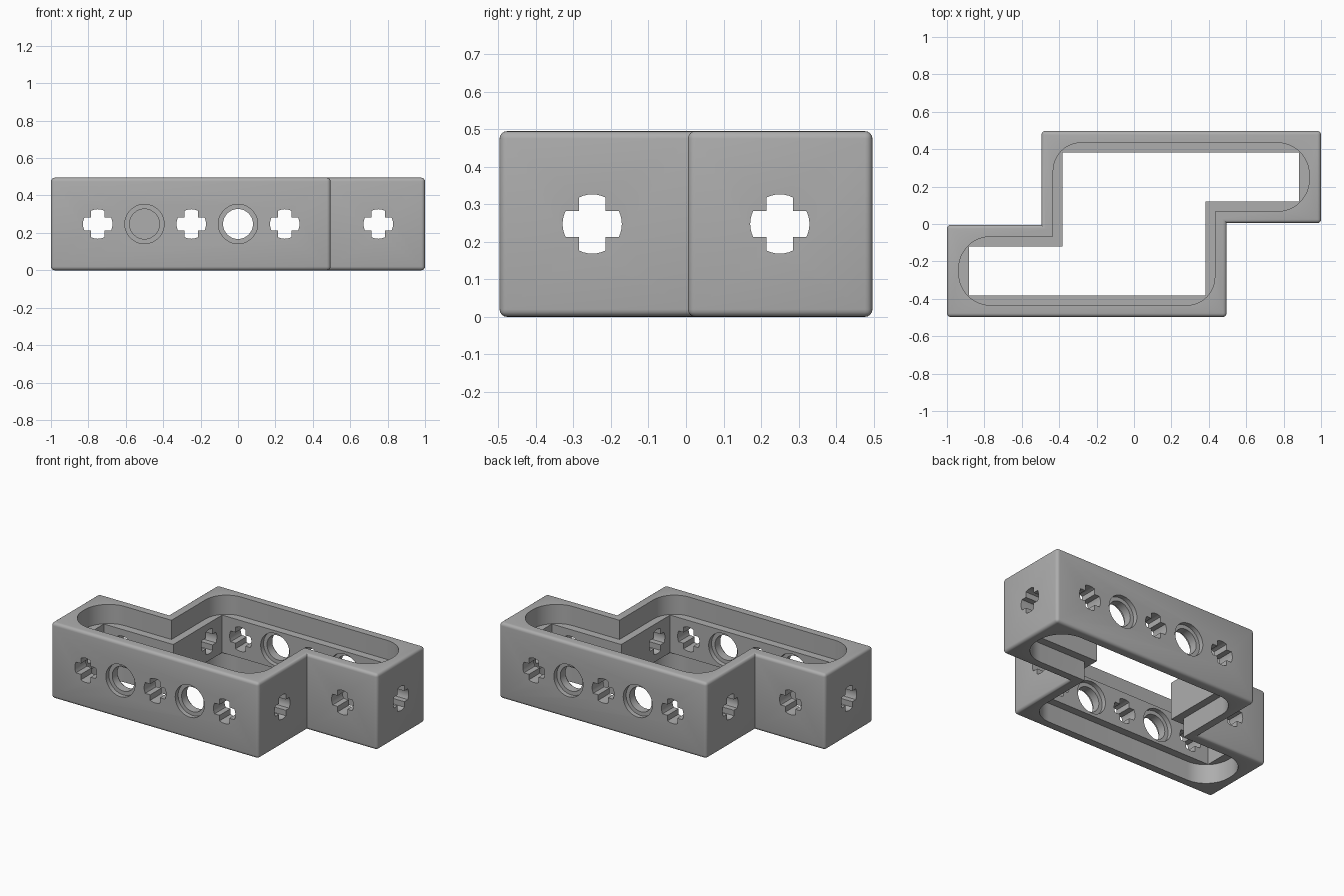
import bpy, bmesh, math
from mathutils import Vector

if "Cube" in bpy.data.objects:
    bpy.data.objects.remove(bpy.data.objects["Cube"], do_unlink=True)

HEIGHT = 0.495
MID = HEIGHT / 2
LEDGE = 0.125          # depth of the top and bottom recesses
HALF_Y = 0.497
INNER_Y = 0.383

grey = bpy.data.materials.new("mid grey plastic")
grey.use_nodes = True
colour = (0.42, 0.42, 0.42, 1)
grey.diffuse_color = colour
grey.node_tree.nodes["Principled BSDF"].inputs["Base Color"].default_value = colour


def prism(name, profile, axis, low, high, round_edges=0):
    """Extrude a closed 2D profile along one axis."""
    place = {"X": lambda a, b, t: (t, a, b),
             "Y": lambda a, b, t: (a, t, b),
             "Z": lambda a, b, t: (a, b, t)}[axis]
    bm = bmesh.new()
    rings = [[bm.verts.new(place(a, b, t)) for a, b in profile] for t in (low, high)]
    n = len(profile)
    for ring in rings:
        bm.faces.new(ring)
    for i in range(n):
        j = (i + 1) % n
        bm.faces.new((rings[0][i], rings[0][j], rings[1][j], rings[1][i]))
    bmesh.ops.recalc_face_normals(bm, faces=bm.faces)
    if round_edges:
        outer = [e for e in bm.edges if e.is_convex]
        bmesh.ops.bevel(bm, geom=outer, offset=round_edges, segments=4,
                        profile=0.5, affect='EDGES')
    mesh = bpy.data.meshes.new(name)
    bm.to_mesh(mesh)
    bm.free()
    mesh.materials.append(grey)
    obj = bpy.data.objects.new(name, mesh)
    bpy.context.collection.objects.link(obj)
    return obj


def z_shape(half):
    """Complete a stepped outline by half-turn symmetry; r rounds a corner."""
    corners = [(Vector((x, y)), r) for x, y, r in half]
    corners += [(-p, r) for p, r in corners]
    points = []
    for i, (p, r) in enumerate(corners):
        if not r:
            points.append(tuple(p))
            continue
        to_prev = (corners[i - 1][0] - p).normalized()
        to_next = (corners[(i + 1) % len(corners)][0] - p).normalized()
        centre = p + r * (to_prev + to_next)
        for k in range(13):
            a = math.pi / 2 * k / 12
            points.append(tuple(centre - r * (to_next * math.cos(a) + to_prev * math.sin(a))))
    return points


def circle(u, radius):
    return [(u + radius * math.cos(math.tau * k / 40),
             MID + radius * math.sin(math.tau * k / 40)) for k in range(40)]


def cross(u, radius=0.079, arm=0.035):
    """Plus sign with arc-shaped arm ends."""
    spread = math.asin(arm / radius)
    points = []
    for quarter in range(4):
        turn = quarter * math.pi / 2
        for k in range(-3, 4):
            a = turn + spread * k / 3
            points.append((u + radius * math.cos(a), MID + radius * math.sin(a)))
        notch = turn + math.pi / 4
        d = arm * math.sqrt(2)
        points.append((u + d * math.cos(notch), MID + d * math.sin(notch)))
    return points


# Stepped outer block with softened edges
frame = prism("stepped_frame",
              z_shape([(-1, -0.005, 0), (-1, -HALF_Y, 0),
                       (0.495, -HALF_Y, 0), (0.495, 0.005, 0)]),
              "Z", 0, HEIGHT, round_edges=0.02)

# Central opening, and wider rounded recesses above and below the ledge
cutters = [prism("opening_cutter",
                 z_shape([(-0.883, -0.12, 0), (-0.883, -INNER_Y, 0),
                          (0.383, -INNER_Y, 0), (0.383, 0.12, 0)]),
                 "Z", -0.2, HEIGHT + 0.2)]
recess = z_shape([(-0.937, -0.068, 0.17), (-0.937, -0.434, 0.17),
                  (0.432, -0.434, 0.15), (0.432, 0.068, 0)])
cutters.append(prism("top_recess_cutter", recess, "Z", HEIGHT - LEDGE, HEIGHT + 0.1))
cutters.append(prism("bottom_recess_cutter", recess, "Z", -0.1, LEDGE))

# Cross-shaped axle holes
for u in (-0.75, -0.25, 0.25, 0.75):
    cutters.append(prism("long_wall_cross_cutter", cross(u), "Y", -0.7, 0.7))
for u in (-0.25, 0.25):
    cutters.append(prism("end_wall_cross_cutter", cross(u), "X", -1.2, 1.2))

# Round pin holes, counterbored on both faces of the wall
for side, u in ((-1, -0.5), (-1, 0), (1, 0), (1, 0.5)):
    for radius, near, far in ((0.08, 0.32, 0.6),
                              (0.105, HALF_Y - 0.03, 0.6),
                              (0.105, 0.32, INNER_Y + 0.03)):
        low, high = sorted((side * near, side * far))
        cutters.append(prism("pin_hole_cutter", circle(u, radius), "Y", low, high))

# Cut everything out of the block
bpy.ops.object.select_all(action='DESELECT')
frame.select_set(True)
bpy.context.view_layer.objects.active = frame
for cutter in cutters:
    cutter.hide_render = True
    cut = frame.modifiers.new("cut", 'BOOLEAN')
    cut.operation = 'DIFFERENCE'
    cut.solver = 'EXACT'
    cut.object = cutter
    bpy.ops.object.modifier_apply(modifier=cut.name)
    bpy.data.objects.remove(cutter, do_unlink=True)

bpy.ops.object.shade_smooth_by_angle(angle=math.radians(30))
